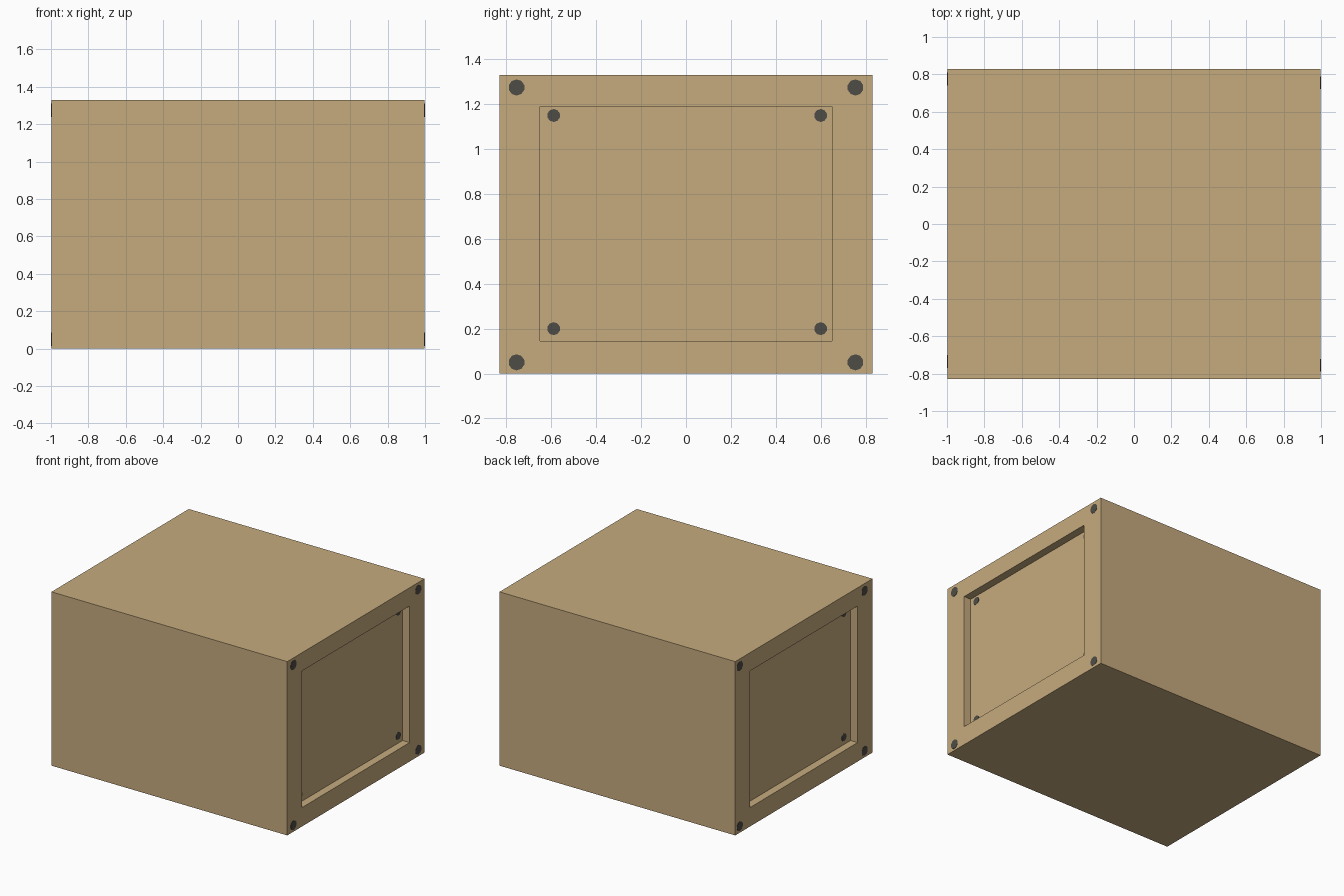
import bpy, bmesh, math
from mathutils import Matrix

if "Cube" in bpy.data.objects:
    bpy.data.objects.remove(bpy.data.objects["Cube"])


def material(name, rgb):
    m = bpy.data.materials.new(name)
    m.diffuse_color = (*rgb, 1)
    m.use_nodes = True
    m.node_tree.nodes["Principled BSDF"].inputs["Base Color"].default_value = m.diffuse_color
    return m


def finish(bm, name, mat):
    bmesh.ops.recalc_face_normals(bm, faces=bm.faces[:])
    me = bpy.data.meshes.new(name)
    bm.to_mesh(me)
    bm.free()
    me.materials.append(mat)
    ob = bpy.data.objects.new(name, me)
    bpy.context.collection.objects.link(ob)
    return ob


wood = material("tan wood", (0.565, 0.407, 0.209))
metal = material("dark metal", (0.078, 0.073, 0.062))

HX, HY, H = 0.998, 0.83, 1.33
DEPTH = 0.06
PY, PZ0, PZ1 = 0.65, 0.145, 1.19      # recessed panel opening

# Crate body with a recessed panel in each end
bm = bmesh.new()
bmesh.ops.create_cube(bm, size=1, matrix=Matrix.Translation((0, 0, H / 2))
                      @ Matrix.Diagonal((2 * HX, 2 * HY, H, 1)))
for side in (-1, 1):
    face = max(bm.faces, key=lambda f: f.calc_center_median().x * side)
    for x in (HX, HX - DEPTH):
        bmesh.ops.inset_individual(bm, faces=[face], thickness=0.05)
        mid = face.calc_center_median().z
        for v in face.verts:
            v.co = (side * x, math.copysign(PY, v.co.y),
                    PZ1 if v.co.z > mid else PZ0)
finish(bm, "crate_body", wood)


# Flat bolt heads on the frames and in the panel corners
def bolts(name, side, x, ys, zs, r):
    bm = bmesh.new()
    shift = 0.0 if side > 0 else 0.02
    for y in ys:
        for z in zs:
            mat = (Matrix.Translation((side * x, y + shift, z))
                   @ Matrix.Rotation(math.pi / 2, 4, 'Y')
                   @ Matrix.Rotation(math.pi / 10, 4, 'Z'))
            bmesh.ops.create_cone(bm, cap_ends=True, segments=10, radius1=r,
                                  radius2=r, depth=0.004, matrix=mat)
    finish(bm, name, metal)


for side, label in ((1, "right"), (-1, "left")):
    bolts("frame_bolts_" + label, side, HX, (-0.755, 0.755), (0.05, 1.275), 0.036)
    bolts("panel_bolts_" + label, side, HX - DEPTH, (-0.59, 0.60), (0.2, 1.15), 0.029)
